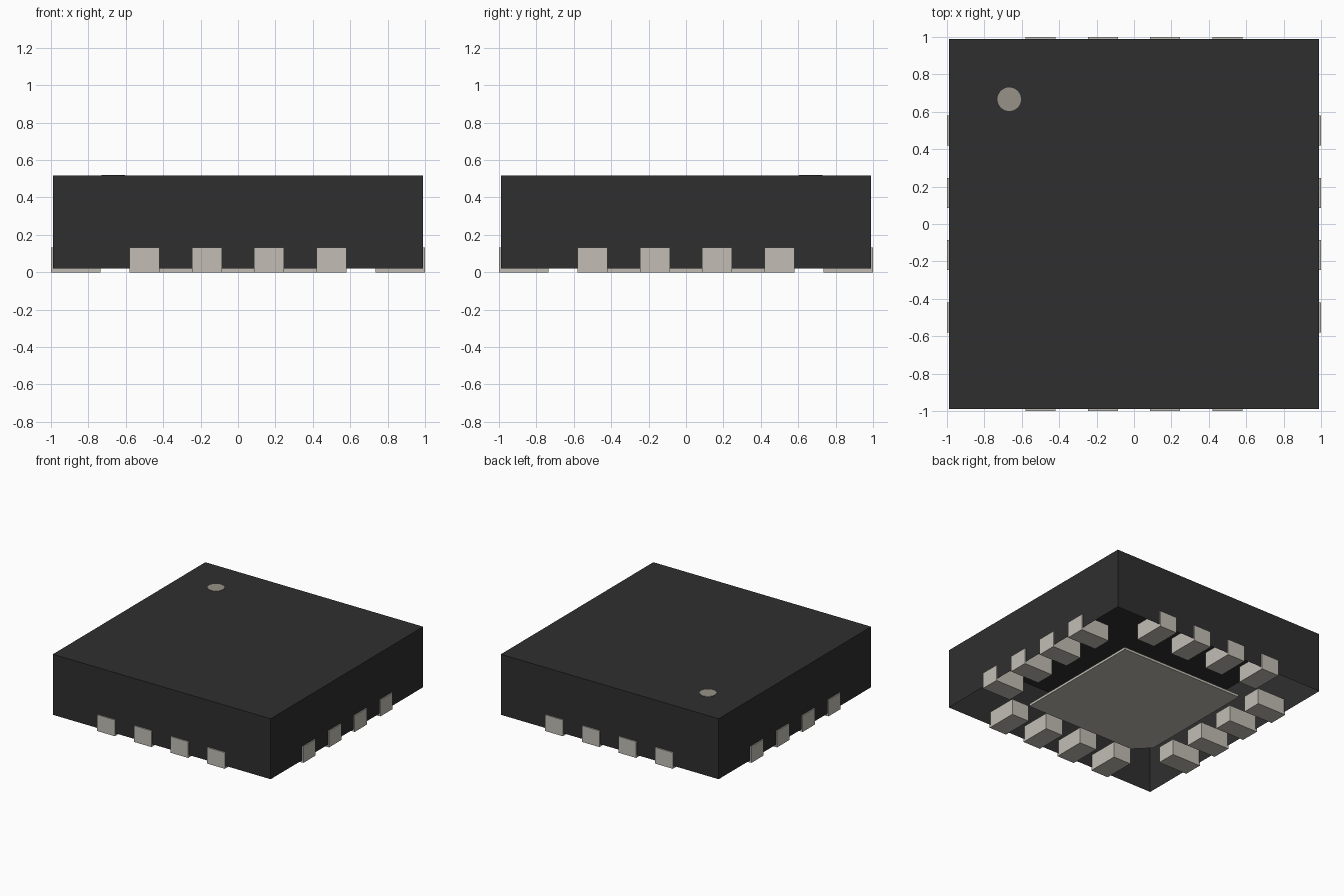
import bpy, bmesh
from math import pi
from mathutils import Matrix, Vector

cube = bpy.data.objects.get("Cube")
if cube:
    bpy.data.objects.remove(cube, do_unlink=True)


def material(name, rgb):
    m = bpy.data.materials.new(name)
    m.use_nodes = True
    m.diffuse_color = (*rgb, 1)
    m.node_tree.nodes["Principled BSDF"].inputs["Base Color"].default_value = (*rgb, 1)
    return m


black = material("black plastic", (0.028, 0.028, 0.028))
metal = material("pale grey metal", (0.54, 0.515, 0.46))
marker = material("marker grey", (0.31, 0.29, 0.25))


def finish(name, bm, mat):
    bmesh.ops.recalc_face_normals(bm, faces=bm.faces)
    mesh = bpy.data.meshes.new(name)
    bm.to_mesh(mesh)
    bm.free()
    mesh.materials.append(mat)
    obj = bpy.data.objects.new(name, mesh)
    bpy.context.collection.objects.link(obj)
    return obj


def add_box(bm, low, high, turn=0):
    low, high = Vector(low), Vector(high)
    place = (Matrix.Rotation(turn, 4, "Z") @ Matrix.Translation((low + high) / 2)
             @ Matrix.Diagonal((*(high - low), 1)))
    return bmesh.ops.create_cube(bm, size=1, matrix=place)


# Package shell, open underneath
bottom, top, half = 0.02, 0.517, 0.99
bm = bmesh.new()
add_box(bm, (-half, -half, bottom), (half, half, top))
bmesh.ops.recalc_face_normals(bm, faces=bm.faces)
bmesh.ops.delete(bm, geom=[f for f in bm.faces if f.normal.z < -0.9],
                 context="FACES_ONLY")
finish("package_body", bm, black)

# Four contact leads on each of the four sides
for side, label in enumerate(("left", "back", "right", "front")):
    bm = bmesh.new()
    for i in range(4):
        y = (i - 1.5) / 3
        add_box(bm, (0.735, y - 0.08, 0), (1, y + 0.08, 0.133), side * pi / 2)
    finish(label + "_leads", bm, metal)

# Thermal pad underneath with one clipped corner
p, clip = 0.56, 0.12
bm = bmesh.new()
outline = [(p, -p), (p, p), (-p, p), (-p, clip - p), (clip - p, -p)]
face = bm.faces.new([bm.verts.new((x, y, 0)) for x, y in outline])
grown = bmesh.ops.extrude_face_region(bm, geom=[face], use_keep_orig=True)
bmesh.ops.translate(bm, vec=(0, 0, bottom),
                    verts=[v for v in grown["geom"] if isinstance(v, bmesh.types.BMVert)])
finish("thermal_pad", bm, metal)

# Round orientation marker on the top
bm = bmesh.new()
bmesh.ops.create_cone(bm, cap_ends=True, segments=32, radius1=0.063, radius2=0.063,
                      depth=0.004, matrix=Matrix.Translation((-0.667, 0.667, top + 0.001)))
finish("corner_marker", bm, marker)
